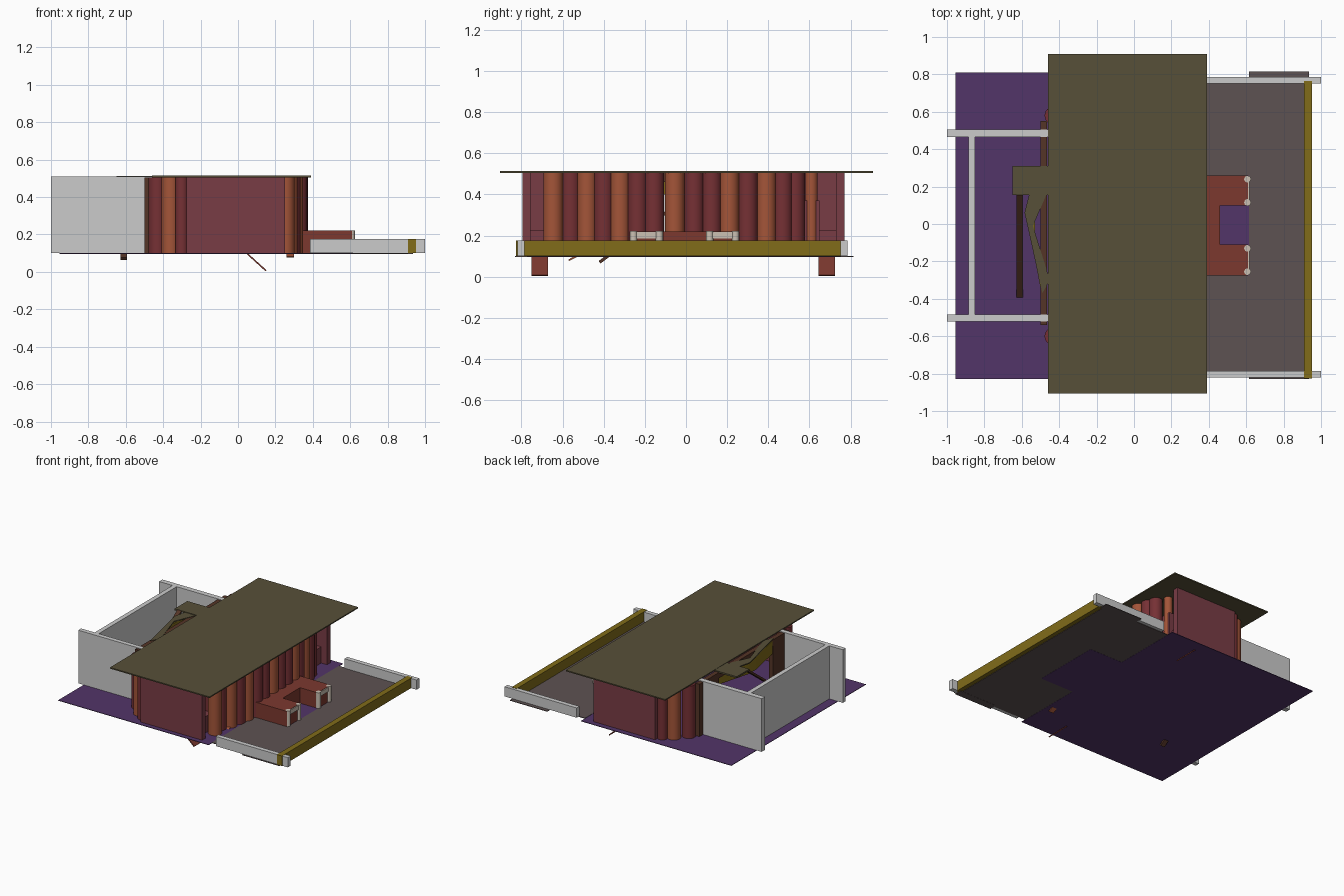
import bpy, bmesh, math
from mathutils import Vector

if "Cube" in bpy.data.objects:
    bpy.data.objects.remove(bpy.data.objects["Cube"])

F, T = 0.1, 0.505  # floor level, roof underside


def mat(name, r, g, b):
    m = bpy.data.materials.new(name)
    m.diffuse_color = (r, g, b, 1)
    m.use_nodes = True
    m.node_tree.nodes["Principled BSDF"].inputs["Base Color"].default_value = m.diffuse_color
    return m


RED = mat("wall_red", .19, .045, .06)
DARK = mat("dark_red", .18, .03, .035)
ORANGE = mat("orange", .37, .09, .04)
BRICK = mat("brick", .2, .04, .028)
OLIVE = mat("olive", .095, .08, .04)
PURPLE = mat("purple", .085, .035, .14)
TAUPE = mat("taupe", .11, .085, .085)
YELLOW = mat("yellow", .22, .15, .01)
BROWN = mat("brown", .09, .035, .02)
CREAM = mat("cream", .6, .53, .45)


def make(name, bm, m=None):
    bmesh.ops.recalc_face_normals(bm, faces=bm.faces)
    me = bpy.data.meshes.new(name)
    bm.to_mesh(me)
    bm.free()
    ob = bpy.data.objects.new(name, me)
    bpy.context.collection.objects.link(ob)
    if m:
        me.materials.append(m)
    return ob


def prism(name, pts, z0, z1, m=None):
    """Extrude a plan outline from z0 to z1."""
    bm = bmesh.new()
    f = bm.faces.new([bm.verts.new((x, y, z0)) for x, y in pts])
    r = bmesh.ops.extrude_face_region(bm, geom=[f])
    bmesh.ops.translate(bm, vec=(0, 0, z1 - z0),
                        verts=[v for v in r["geom"] if isinstance(v, bmesh.types.BMVert)])
    return make(name, bm, m)


def box(name, x0, x1, y0, y1, z0, z1, m=None):
    return prism(name, [(x0, y0), (x1, y0), (x1, y1), (x0, y1)], z0, z1, m)


def column(name, x, y, m, r=.048, z0=F, z1=T):
    bm = bmesh.new()
    bmesh.ops.create_cone(bm, cap_ends=True, segments=24, radius1=r, radius2=r, depth=z1 - z0)
    bmesh.ops.translate(bm, vec=(x, y, (z0 + z1) / 2), verts=bm.verts)
    for f in bm.faces:
        f.smooth = len(f.verts) == 4
    for e in bm.edges:
        e.smooth = all(f.smooth for f in e.link_faces)
    return make(name, bm, m)


def plank(name, a, b, width, m, t=.008):
    """Sloping board from point a to point b, with horizontal width vector."""
    a, b, w = Vector(a), Vector(b), Vector(width) / 2
    n = (b - a).cross(w).normalized() * t / 2
    bm = bmesh.new()
    for p in (a, b):
        for s in (-1, 1):
            for u in (-1, 1):
                bm.verts.new(p + w * s + n * u)
    bmesh.ops.convex_hull(bm, input=bm.verts)
    return make(name, bm, m)


# Floors: main floor with a tongue under the entry bench, terrace around it
tongue = [(.33, -.83), (.33, -.275), (.615, -.275), (.615, .26), (.33, .26), (.33, .81)]
prism("main_floor", [(-.955, -.83)] + tongue + [(-.955, .81)], F - .004, F, PURPLE)
prism("terrace_floor", [(.92, -.79)] + [(.92, .76)] +
      [(.33, .76), (.33, .26), (.615, .26), (.615, -.275), (.33, -.275), (.33, -.79)],
      F - .003, F + .002, TAUPE)
for y0, y1 in ((-.83, -.77), (.75, .815)):
    box("terrace_side_slab", .615, .935, y0, y1, F - .004, F, TAUPE)

# Roof slab
box("roof", -.46, .39, -.905, .91, T, .514, OLIVE)

# Terrace low walls and yellow front kerb
box("terrace_wall_front", .385, 1, -.82, -.785, F, .175)
box("terrace_wall_back", .385, 1, .75, .785, F, .175)
box("terrace_kerb", .91, .953, -.825, .765, F, .177, YELLOW)

# Rear courtyard walls
box("court_wall_front", -1, -.46, -.52, -.485, F, .51)
box("court_wall_back", -1, -.46, .465, .505, F, .51)
box("court_end_wall", -.885, -.85, -.485, .465, F, .51)

# Solid side walls, inner returns, and low ledges
box("side_wall_front", -.275, .25, -.795, -.755, F, T, RED)
box("side_wall_back", -.275, .25, .73, .77, F, T, RED)
for s, o in ((-1, 0), (1, -.025)):
    lo, hi = sorted((s * .755 + o, s * .54 + o))
    box("inner_wall", -.06, -.03, lo, hi, F, T, RED)
    box("wall_ledge", -.03, .2, lo, hi, F, .225, RED)
box("stepped_block_back", .1, .22, .54, .65, F, .37, RED)
box("stepped_block_front", .1, .2, -.6, -.52, F, .34, DARK)

# Curved row of front columns in two colours
front = [(-.645, .255, ORANGE), (-.56, .235, DARK), (-.48, .27, ORANGE), (-.40, .285, DARK),
         (-.32, .3, ORANGE), (-.235, .32, DARK), (-.155, .325, DARK), (-.055, .325, ORANGE),
         (.04, .325, DARK), (.125, .325, DARK), (.21, .32, ORANGE), (.3, .3, DARK),
         (.39, .285, ORANGE), (.47, .265, DARK), (.53, .245, DARK)]
for y, x, m in front:
    column("front_column", x, y, m)
column("corner_column_back", .2, .61, ORANGE, .03)

# Rear corner columns
for s, o in ((-1, 0), (1, -.02)):
    column("rear_column", -.3, s * .735 + o, DARK, .035)
    column("rear_column", -.36, s * .68 + o, ORANGE)
    column("rear_column", -.43, s * .6 + o, DARK)

# Rear facade with pointed bay and its cap
box("rear_facade_left", -.5, -.465, -.54, -.35, F, T, BROWN)
box("rear_facade_right", -.5, -.465, .31, .55, F, T, BROWN)
box("rear_lintel", -.5, -.465, -.35, .31, .46, T, BROWN)
prism("bay_wall", [(-.47, -.36), (-.5, -.34), (-.555, -.06), (-.555, .03), (-.48, .3), (-.46, .3),
                   (-.53, .03), (-.53, -.06)], .4, .5, YELLOW)
prism("bay_cap", [(-.45, -.3), (-.49, -.37), (-.585, .06), (-.56, .16), (-.47, .3), (-.45, .2),
                  (-.54, -.01)], .5, .508, OLIVE)

# Rear stair and landing
plank("rear_stair", (-.61, -.42, .07), (-.61, .16, .505), (.035, 0, 0), BROWN, .015)
box("stair_landing", -.65, -.45, .155, .31, .5, .512, OLIVE)

# Sloping boards inside: two side stairs and a ramp between columns
for y in (-.71, .685):
    plank("side_stair", (.15, y, .006), (-.24, y, .36), (0, .08, 0), BRICK)
plank("front_ramp", (.28, -.57, .08), (.28, -.21, .265), (.04, 0, 0), ORANGE)

# U-shaped entry bench
prism("entry_bench", [(.3, -.275), (.61, -.275), (.61, -.11), (.46, -.11), (.46, .1), (.61, .1),
                      (.61, .26), (.3, .26)], F, .22, BRICK)

# Cream rail frames at the bench ends
for y0, y1 in ((-.255, -.13), (.115, .24)):
    for y in (y0, y1):
        column("rail_post", .607, y, CREAM, .018, F, .222)
    box("rail_bar", .597, .617, y0, y1, .185, .218, CREAM)
